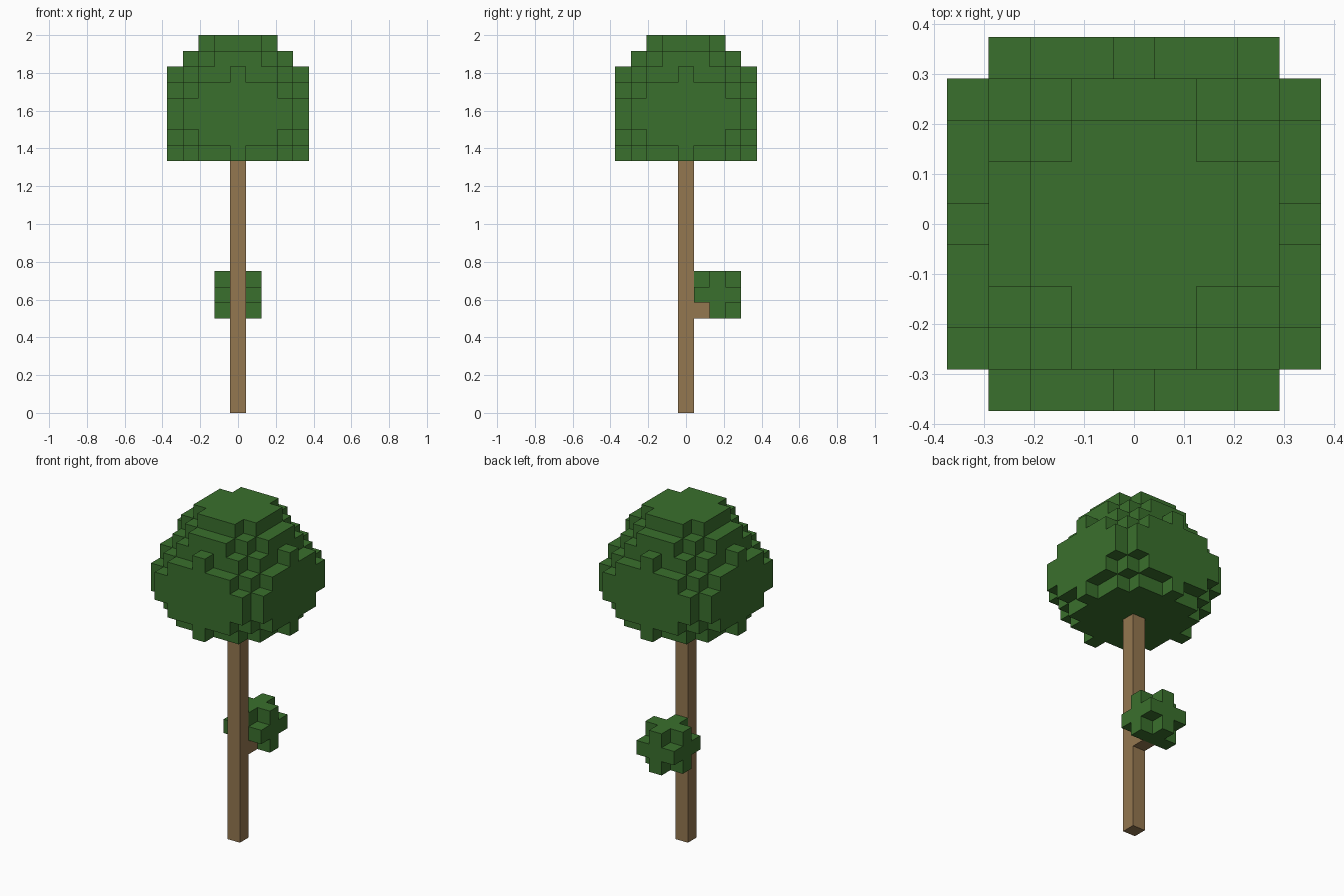
import bpy
import bmesh
from mathutils import Vector
from math import radians

UNIT = 1 / 12  # edge length of one block

cube = bpy.data.objects.get("Cube")
if cube:
    bpy.data.objects.remove(cube, do_unlink=True)


def make_material(name, color):
    mat = bpy.data.materials.new(name)
    mat.use_nodes = True
    mat.diffuse_color = (*color, 1)
    mat.node_tree.nodes["Principled BSDF"].inputs["Base Color"].default_value = (*color, 1)
    return mat


def build_blocks(name, cells, mat, hidden_by=frozenset()):
    """Join unit blocks into one shell, skipping faces that touch another block."""
    bm = bmesh.new()
    solid = cells | hidden_by
    for cell in cells:
        center = Vector(cell) + Vector((0, 0, 0.5))
        for axis in range(3):
            for sign in (-1, 1):
                step = Vector((0, 0, 0))
                step[axis] = sign
                if tuple(int(c + s) for c, s in zip(cell, step)) in solid:
                    continue
                u, v = Vector((0, 0, 0)), Vector((0, 0, 0))
                u[(axis + 1) % 3] = 0.5
                v[(axis + 2) % 3] = 0.5 * sign
                mid = center + step * 0.5
                corners = (mid - u - v, mid + u - v, mid + u + v, mid - u + v)
                bm.faces.new([bm.verts.new(p * UNIT) for p in corners])
    bmesh.ops.remove_doubles(bm, verts=bm.verts, dist=UNIT / 100)
    # Merge coplanar squares into clean flat faces
    bmesh.ops.dissolve_limit(bm, angle_limit=radians(1), verts=bm.verts, edges=bm.edges)
    mesh = bpy.data.meshes.new(name)
    bm.to_mesh(mesh)
    bm.free()
    mesh.materials.append(mat)
    obj = bpy.data.objects.new(name, mesh)
    bpy.context.scene.collection.objects.link(obj)
    return obj


leaf_green = make_material("leaf green", (0.042, 0.162, 0.026))
bark_brown = make_material("bark brown", (0.296, 0.184, 0.08))

# Crown: each layer lists the half width in x for rows |y| = 0, 1, 2, ...
knobbed = (4, 3, 3, 2, 0)
rounded = (4, 4, 4, 3, 2)
widest = (4, 4, 4, 4, 3)
upper = (3, 3, 2, 1)
cap = (2, 2, 1)
layers = (knobbed, rounded, widest, widest, rounded, knobbed, upper, cap)
crown_cells = {
    (x, y, 16 + k)
    for k, rows in enumerate(layers)
    for row, half in enumerate(rows)
    for y in (-row, row)
    for x in range(-half, half + 1)
}

# Trunk with a short branch stub at the back
trunk_cells = {(0, 0, z) for z in range(16)}
branch_cells = {(0, 1, 6)}

# Small leaf cluster: a three-block cube without its corners
span = (-1, 0, 1)
cluster_cells = {
    (x, 2 + y, 7 + z)
    for x in span for y in span for z in span
    if abs(x) + abs(y) + abs(z) < 3
} - branch_cells

build_blocks("crown", crown_cells, leaf_green)
build_blocks("trunk", trunk_cells, bark_brown, branch_cells)
build_blocks("branch", branch_cells, bark_brown, trunk_cells)
build_blocks("leaf_cluster", cluster_cells, leaf_green)
